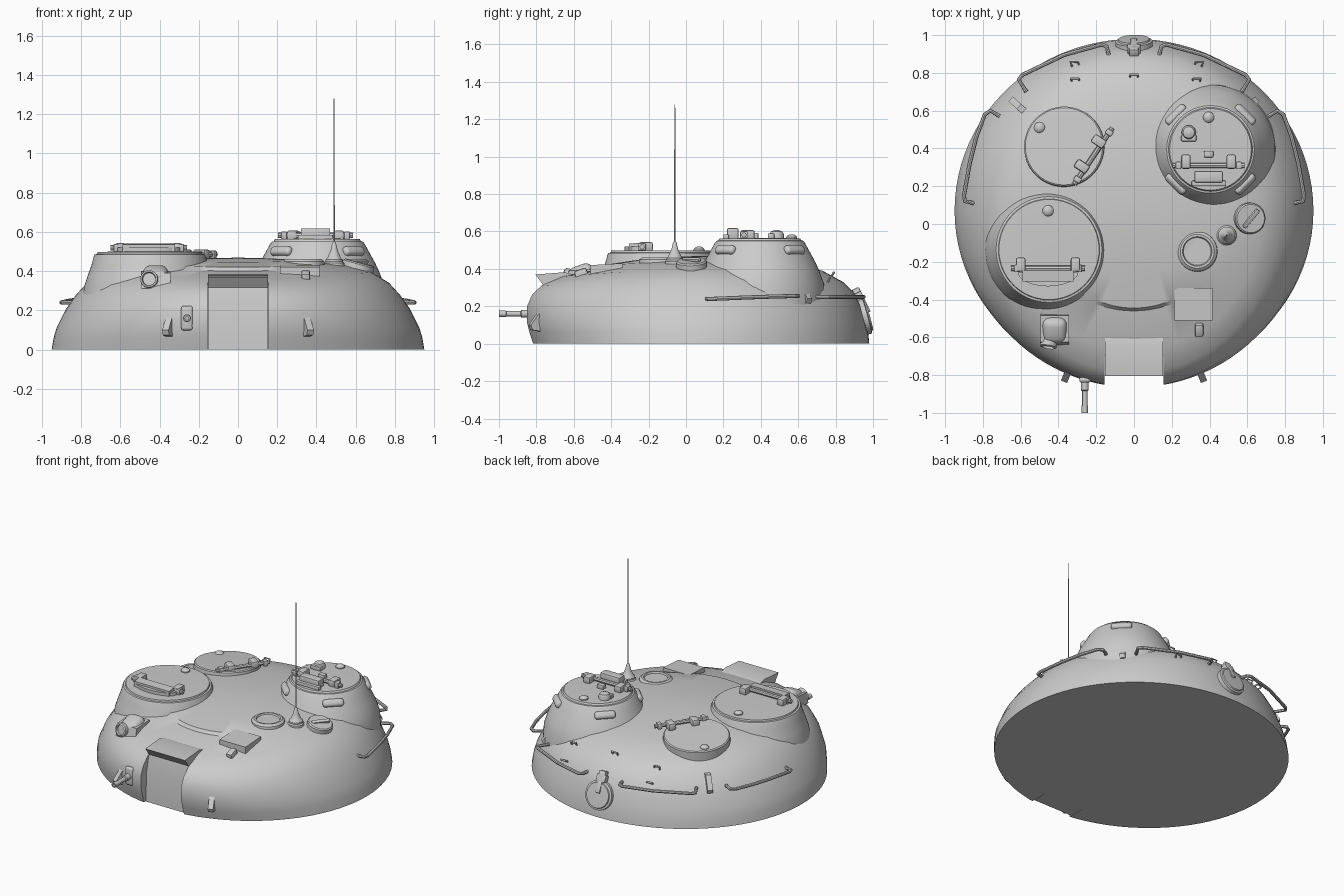
import bpy, bmesh, math
from math import sin, cos, pi, radians
from mathutils import Vector, Matrix, Euler
from mathutils.bvhtree import BVHTree

if "Cube" in bpy.data.objects:
    bpy.data.objects.remove(bpy.data.objects["Cube"])


def finish(name, bm, loc=(0, 0, 0), rot=None):
    bmesh.ops.recalc_face_normals(bm, faces=bm.faces[:])
    me = bpy.data.meshes.new(name)
    bm.to_mesh(me)
    ob = bpy.data.objects.new(name, me)
    bpy.context.collection.objects.link(ob)
    R = rot.to_matrix() if rot else Matrix.Identity(3)
    ob.matrix_world = Matrix.Translation(loc) @ R.to_4x4()
    return ob


def skin(name, rings, loc=(0, 0, 0), rot=None):
    """Bridge closed rings of points and cap both ends."""
    bm = bmesh.new()
    vs = [[bm.verts.new(p) for p in ring] for ring in rings]
    n = len(vs[0])
    for a, b in zip(vs, vs[1:]):
        for i in range(n):
            j = (i + 1) % n
            bm.faces.new((a[i], a[j], b[j], b[i]))
    bm.faces.new(vs[0][::-1])
    bm.faces.new(vs[-1])
    return finish(name, bm, loc, rot)


def lathe(name, prof, loc, rot=None, seg=32):
    return skin(name, [[(r * cos(2 * pi * i / seg), r * sin(2 * pi * i / seg), z)
                        for i in range(seg)] for r, z in prof], loc, rot)


def prism(name, pts, width, loc=(0, 0, 0), rotz=0):
    return skin(name, [[(s * width / 2, y, z) for y, z in pts] for s in (-1, 1)],
                loc, Euler((0, 0, rotz)))


def box(name, size, loc, rot=None, bevel=0.006, seg=2):
    bm = bmesh.new()
    bmesh.ops.create_cube(bm, size=1, matrix=Matrix.Diagonal((*size, 1)))
    if bevel:
        bmesh.ops.bevel(bm, geom=bm.edges[:], offset=bevel, segments=seg,
                        profile=0.5, affect='EDGES')
    return finish(name, bm, loc, rot)


def tube(name, pts, r):
    cu = bpy.data.curves.new(name, 'CURVE')
    cu.dimensions = '3D'
    cu.bevel_depth, cu.bevel_resolution, cu.use_fill_caps = r, 2, True
    sp = cu.splines.new('POLY')
    sp.points.add(len(pts) - 1)
    for p, c in zip(sp.points, pts):
        p.co = (*c, 1)
    tmp = bpy.data.objects.new(name, cu)
    bpy.context.collection.objects.link(tmp)
    me = bpy.data.meshes.new_from_object(tmp.evaluated_get(bpy.context.evaluated_depsgraph_get()))
    bpy.data.objects.remove(tmp)
    ob = bpy.data.objects.new(name, me)
    bpy.context.collection.objects.link(ob)


# Cast shell: side, rear and front profiles (radius, z) blended around the centre
side = [(.95, 0), (.94, .06), (.925, .11), (.875, .21), (.825, .28), (.77, .34), (.68, .395),
        (.55, .43), (.5, .437), (.35, .455), (.15, .465), (.03, .468)]
rear = [(.91, 0), (.905, .05), (.89, .11), (.865, .20), (.83, .27), (.77, .33), (.66, .39),
        (.54, .42), (.48, .43), (.35, .45), (.15, .465), (.03, .468)]
front = [(.90, 0), (.92, .06), (.935, .12), (.935, .20), (.91, .26), (.86, .31), (.74, .36),
         (.53, .40), (.515, .42), (.35, .445), (.15, .463), (.03, .468)]
N, rings = 96, []
for s, re, fr in zip(side, rear, front):
    ring = []
    for i in range(N):
        a = 2 * pi * i / N
        w, o = cos(a) ** 2, (re if sin(a) > 0 else fr)
        r, z = (s[k] * w + o[k] * (1 - w) for k in (0, 1))
        ring.append((r * cos(a), .07 + r * sin(a), z))
    rings.append(ring)
shell = skin("turret_shell", rings)
bvh = BVHTree.FromPolygons([v.co.copy() for v in shell.data.vertices],
                           [p.vertices[:] for p in shell.data.polygons])


def down(x, y):
    return bvh.ray_cast(Vector((x, y, 2)), Vector((0, 0, -1)))[:2]


def facing(n):
    return n.to_track_quat('Z', 'Y')


# Gun opening and its hooded front plate
cutter = box("gun_opening_cutter", (.31, .5, 1), (0, -.95, .2), bevel=0)
cutter.hide_render = True
mod = shell.modifiers.new("opening", 'BOOLEAN')
mod.object, mod.operation, mod.solver = cutter, 'DIFFERENCE', 'EXACT'
bpy.context.view_layer.objects.active = shell
bpy.ops.object.modifier_apply(modifier="opening")
bpy.data.objects.remove(cutter)
prism("gun_hood", [(-.6, 0), (-.80, 0), (-.79, .21), (-.765, .316), (-.805, .37),
                   (-.65, .382), (-.6, .37)], .306)


# Hatch rings and lids
def hinge(name, x, y, z, ang, length, gap):
    d = Vector((cos(ang), sin(ang), 0))
    c, rot = Vector((x, y, z)), Euler((0, 0, ang))
    tube(name + "_rod", [c - d * length / 2, c + d * length / 2], .014)
    for s in (-1, 1):
        box(name + "_bracket", (.05, .075, .05), c + s * gap * d + Vector((-d.y, d.x, 0)) * .02, rot, .01)
        box(name + "_end", (.03, .04, .04), c + s * d * (length / 2 - .03), rot)


def bump(name, x, y, z):
    lathe(name, [(.03, -.01), (.029, .006), (.02, .016), (.008, .02)], (x, y, z), seg=20)


lathe("left_hatch_ring", [(.35, .2), (.335, .32), (.315, .38), (.297, .43), (.285, .475), (.28, .485),
                          (.268, .487), (.265, .497), (.2, .499)], (-.45, -.135, 0), seg=64)
hinge("left_hatch_hinge", -.455, -.235, .518, 0, .39, .145)
prism("left_hatch_spring_block", [(-.03, -.02), (-.03, .035), (.03, .04), (.03, -.02)], .27, (-.455, -.275, .5))
skin("left_hatch_handle", [[(.16 * cos(t), -.075 * sin(t), z) for t in [pi * k / 12 for k in range(13)]]
                           for z in (-.01, .02)], (-.455, -.255, .5))
bump("left_hatch_boss", -.455, .07, .499)

lathe("cupola", [(.35, .2), (.342, .32), (.318, .39), (.295, .44), (.262, .50), (.24, .54), (.232, .55),
                 (.222, .552), (.216, .563), (.15, .565)], (.405, .395, 0), seg=64)
hinge("cupola_hinge", .395, .31, .582, 0, .38, .12)
box("cupola_spring_block", (.15, .06, .06), (.395, .25, .588))
box("cupola_spring_plate", (.18, .03, .03), (.395, .215, .57))
box("cupola_latch", (.05, .035, .035), (.395, .37, .575))
lathe("cupola_sight", [(.038, -.01), (.038, .02), (.03, .035), (.012, .042)], (.29, .485, .565), seg=20)
box("cupola_sight_base", (.08, .035, .03), (.29, .455, .575))
bump("cupola_boss", .395, .565, .565)
for q in range(4):
    a = pi / 4 + q * pi / 2
    box("cupola_vision_block", (.135, .05, .045), (.405 + .258 * cos(a), .395 + .258 * sin(a), .5),
        Euler((radians(-55), 0, a - pi / 2)), .018, 3)

# Loader hatch, nearly flush
lathe("loader_hatch", [(.215, -.06), (.212, .008), (.205, .014), (.15, .015)], (-.37, .41, .445),
      facing(Vector((-.06, .09, 1))), 48)
hinge("loader_hatch_hinge", -.215, .36, .485, radians(56), .36, .08)
bump("loader_hatch_boss", -.5, .51, .438)

# Roof fittings
lathe("vent_ring", [(.11, -.04), (.105, .004), (.09, .016), (.078, .016), (.073, .006), (.04, .006)],
      down(.335, -.145)[0], seg=40)
p, n = down(.61, .03)
lathe("round_cover", [(.085, -.05), (.082, .025), (.075, .032), (.04, .032)], p, facing(n), 32)
box("round_cover_bar", (.025, .12, .02), p + n * .036, Euler((0, radians(25), -.7)))
lathe("antenna_base", [(.055, .40), (.052, .44), (.045, .448), (.045, .458), (.036, .465), (.018, .505),
                       (.01, .54), (.004, .55)], (.49, -.06, 0), seg=24)
lathe("antenna", [(.0035, .53), (.0025, 1.28)], (.49, -.06, 0), seg=8)

# Front sight box, periscope and pod
prism("sight_box", [(-.085, -.12), (-.085, .015), (.085, .025), (.085, -.1)], .2, (.315, -.425, .405))
box("front_periscope", (.045, .07, .08), (.345, -.555, .36), Euler((radians(20), 0, 0)), .012)
prism("pod_base", [(-.09, -.09), (-.07, -.01), (.07, .0), (.09, -.09)], .15, (-.42, -.555, .4))
box("pod_hood", (.13, .14, .10), (-.42, -.56, .37), Euler((radians(20), 0, 0)), .04, 4)
lathe("pod_lens", [(.045, -.04), (.045, .03), (.035, .036), (.032, .02)], (-.45, -.62, .355),
      facing(Vector((-.15, -1, .2))), 24)

# Secondary gun
box("small_gun_plate", (.06, .03, .125), (-.26, -.825, .16), None, .014, 3)
lathe("small_gun_barrel", [(.02, -.05), (.02, .04), (.014, .045), (.014, .12), (.017, .122), (.017, .16),
                           (.009, .16), (.009, .13)], (-.26, -.84, .16), Euler((radians(90), 0, 0)), 20)

# Hand rails, lifting lugs, mirrored left and right
lug = [(-.05, -.06), (.035, -.045), (.045, -.02), (-.015, .06), (-.05, .06)]
for s in (-1, 1):
    tube("side_rail", [(s * x, y, z) for x, y, z in [
        (.71, .57, .255), (.76, .60, .255), (.79, .58, .255), (.835, .46, .252), (.87, .32, .247),
        (.90, .15, .24), (.895, .12, .24), (.82, .105, .24)]], .011)
    tube("rear_rail", [(s * x, y, z) for x, y, z in [
        (.13, .88, .25), (.145, .94, .25), (.17, .95, .25), (.37, .895, .25), (.59, .79, .25),
        (.61, .765, .25), (.57, .70, .25)]], .011)
    for x, y, z in [(.36, -.81, .12), (.655, .665, .29)]:
        q = bvh.find_nearest(Vector((s * x, y, z)))[0]
        prism("lifting_lug", lug, .035, q, math.atan2(q.y - .07, q.x) - pi / 2)

# Stowage loops on the rear
for x, y in [(-.31, .84), (.34, .84), (-.31, .76), (0, .78), (.33, .76)]:
    p, n = down(x, y)
    u = Vector((1, 0, 0))
    tube("stowage_loop", [p - u * .02 - n * .01, p - u * .02 + n * .022,
                          p + u * .02 + n * .022, p + u * .02 - n * .01], .006)

# Rear port with its hinge
p, n, _, _ = bvh.find_nearest(Vector((0, .97, .15)))
lathe("rear_port", [(.1, -.05), (.098, .018), (.085, .022), (.082, .03), (.04, .032)], p, facing(n), 40)
for k, (w, z) in enumerate([(.035, .21), (.07, .255), (.05, .275)]):
    q, m, _, _ = bvh.find_nearest(Vector((0, .95 - k * .015, z)))
    box("rear_port_hinge", (w, .05 if k else .1, .04), q + m * .015, facing(m))

# Smooth shading with sharp edges
for ob in bpy.data.objects:
    ob.select_set(ob.type == 'MESH')
bpy.context.view_layer.objects.active = shell
bpy.ops.object.shade_smooth_by_angle(angle=radians(32))
